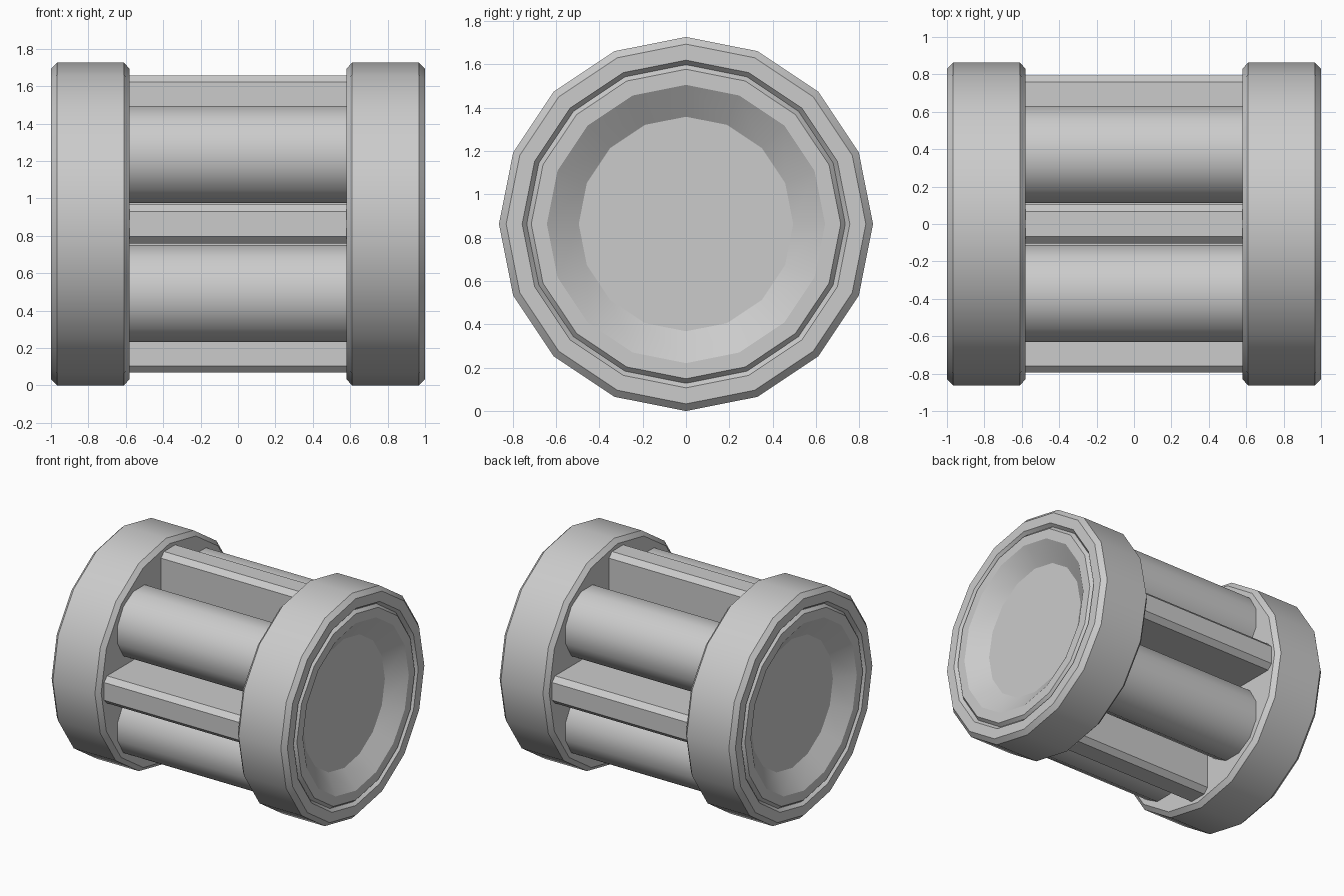
import bpy, bmesh, math
from mathutils import Matrix

default = bpy.data.objects.get("Cube")
if default:
    bpy.data.objects.remove(default, do_unlink=True)

AXIS_Z = 0.863   # height of the long axis
SIDES = 16

grey = bpy.data.materials.new("light_grey")
grey.use_nodes = True
grey.diffuse_color = (0.6, 0.6, 0.6, 1)
grey.node_tree.nodes["Principled BSDF"].inputs["Base Color"].default_value = (0.6, 0.6, 0.6, 1)


def finish(name, bm, smooth=True):
    bmesh.ops.recalc_face_normals(bm, faces=bm.faces)
    mesh = bpy.data.meshes.new(name)
    bm.to_mesh(mesh)
    bm.free()
    mesh.materials.append(grey)
    obj = bpy.data.objects.new(name, mesh)
    bpy.context.collection.objects.link(obj)
    if smooth:
        bpy.ops.object.select_all(action="DESELECT")
        obj.select_set(True)
        bpy.context.view_layer.objects.active = obj
        bpy.ops.object.shade_smooth_by_angle(angle=math.radians(31))
    return obj


def lathe_x(name, profile, side):
    """Turn (x, radius) points about the long axis and cap both ends."""
    bm = bmesh.new()
    rings = []
    for x, r in profile:
        angles = [2 * math.pi * i / SIDES for i in range(SIDES)]
        rings.append([bm.verts.new((side * x, r * math.sin(a), AXIS_Z + r * math.cos(a)))
                      for a in angles])
    for a, b in zip(rings, rings[1:]):
        for i in range(SIDES):
            j = (i + 1) % SIDES
            bm.faces.new((a[i], a[j], b[j], b[i]))
    bm.faces.new(rings[0])
    bm.faces.new(rings[-1])
    return finish(name, bm)


# End caps: chamfered rim, V groove and dished centre
cap_profile = [(0.58, 0.83), (0.61, 0.863), (0.967, 0.863), (1.0, 0.83),
               (1.0, 0.756), (0.975, 0.735), (1.0, 0.714), (1.0, 0.642), (0.9, 0.495)]
for side, label in ((1, "left"), (-1, "right")):
    lathe_x(f"{label}_end_cap", cap_profile, side)

# Four round rods on the diagonals
for k in range(4):
    a = math.radians(45 + 90 * k)
    bm = bmesh.new()
    bmesh.ops.create_cone(bm, cap_ends=True, segments=12, radius1=0.268, radius2=0.268, depth=1.18)
    bmesh.ops.transform(bm, verts=bm.verts, matrix=(
        Matrix.Translation((0, 0.525 * math.cos(a), AXIS_Z + 0.525 * math.sin(a)))
        @ Matrix.Rotation(a, 4, "X") @ Matrix.Rotation(math.pi / 2, 4, "Y")))
    finish(f"round_rod_{k + 1}", bm)

# Two crossing plates with chamfered long edges
for name, angle in (("upright_plate", 0), ("level_plate", math.pi / 2)):
    bm = bmesh.new()
    bmesh.ops.create_cube(bm, size=1)
    bmesh.ops.scale(bm, vec=(1.18, 0.21, 1.59), verts=bm.verts)
    long_edges = [e for e in bm.edges if abs(e.verts[0].co.x - e.verts[1].co.x) > 1]
    bmesh.ops.bevel(bm, geom=long_edges, offset=0.037, segments=1, affect="EDGES")
    bmesh.ops.transform(bm, verts=bm.verts, matrix=(
        Matrix.Translation((0, 0, AXIS_Z)) @ Matrix.Rotation(angle, 4, "X")))
    finish(name, bm, smooth=False)
